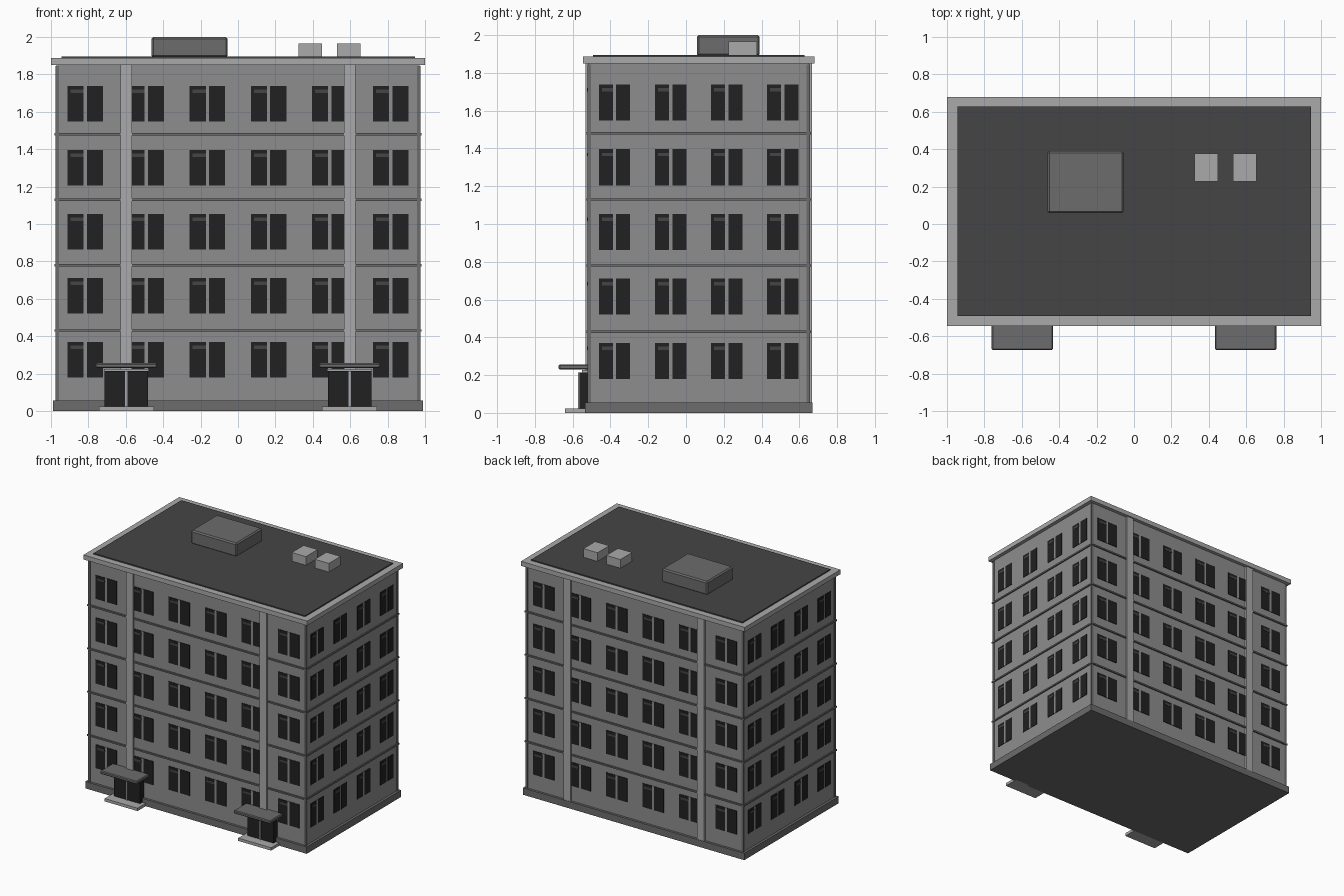
import bpy, bmesh, math
from mathutils import Matrix, Vector

if "Cube" in bpy.data.objects:
    bpy.data.objects.remove(bpy.data.objects["Cube"])

CY = 0.067            # building centre in y
HX, HY = 0.97, 0.584  # wall half sizes
WALL_TOP = 1.85


def material(name, v):
    m = bpy.data.materials.new(name)
    m.diffuse_color = (v, v, v, 1)
    m.use_nodes = True
    m.node_tree.nodes["Principled BSDF"].inputs["Base Color"].default_value = m.diffuse_color
    return m


LIGHT = material("light_grey", 0.40)
WALL = material("wall_grey", 0.27)
MID = material("mid_grey", 0.15)
ROOF = material("roof_grey", 0.06)
GLASS = material("dark_glass", 0.015)


def boxes(name, items, mat, bevel=0):
    """One object from boxes given as (x0, x1, y0, y1, z0, z1[, matrix])."""
    bm = bmesh.new()
    for it in items:
        x0, x1, y0, y1, z0, z1 = it[:6]
        xf = it[6] if len(it) > 6 else Matrix()
        c = Vector((x0 + x1, y0 + y1, z0 + z1)) / 2
        m = xf @ Matrix.Translation(c) @ Matrix.Diagonal((x1 - x0, y1 - y0, z1 - z0, 1))
        bmesh.ops.create_cube(bm, size=1, matrix=m)
    if bevel:
        bmesh.ops.bevel(bm, geom=bm.edges[:], offset=bevel, segments=1, affect='EDGES')
    me = bpy.data.meshes.new(name)
    bm.to_mesh(me)
    bm.free()
    me.materials.append(mat)
    ob = bpy.data.objects.new(name, me)
    bpy.context.collection.objects.link(ob)
    return ob


def centred(hx, hy, z0, z1):
    return (-hx, hx, CY - hy, CY + hy, z0, z1)


# Main volume
boxes("plinth", [centred(0.99, 0.603, 0, 0.055)], MID)
boxes("walls", [centred(HX, HY, 0.055, WALL_TOP)], WALL)
boxes("floor_bands", [centred(0.98, 0.595, z - 0.006, z + 0.006)
                      for z in (0.43, 0.78, 1.13, 1.48)], MID)
boxes("corner_trims", [(sx * 0.966 - 0.009, sx * 0.966 + 0.009,
                        CY + sy * 0.58 - 0.009, CY + sy * 0.58 + 0.009, 0.055, 1.845)
                       for sx in (-1, 1) for sy in (-1, 1)], MID)
boxes("roof_slab", [centred(1.0, 0.612, WALL_TOP, 1.887)], LIGHT)
boxes("roof_membrane", [centred(0.945, 0.56, 1.88, 1.896)], ROOF)

# Windows on all four sides
panes, mullions, vents = [], [], []
sides = [(0, HY, 6, 0.3266, 0.19), (90, HX, 4, 0.297, 0.166),
         (180, HY, 6, 0.3266, 0.19), (270, HX, 4, 0.297, 0.166)]
for angle, dist, count, step, w in sides:
    xf = Matrix.Translation((0, CY, 0)) @ Matrix.Rotation(math.radians(angle), 4, 'Z')
    for floor in range(5):
        z = 0.179 + 0.342 * floor
        for i in range(count):
            x = (i - (count - 1) / 2) * step
            h, f = w / 2, -dist
            panes.append((x - h, x - 0.009, f - 0.004, f + 0.01, z, z + 0.191, xf))
            panes.append((x + 0.009, x + h, f - 0.004, f + 0.01, z, z + 0.191, xf))
            mullions.append((x - 0.009, x + 0.009, f - 0.003, f + 0.01, z, z + 0.191, xf))
            vents.append((x - h + 0.016, x - 0.009, f - 0.006, f, z + 0.154, z + 0.172, xf))
boxes("window_panes", panes, GLASS)
boxes("window_mullions", mullions, WALL)
boxes("window_vents", vents, ROOF)

# Vertical pilasters, front and back
boxes("pilasters", [(sx * 0.597 - 0.031, sx * 0.597 + 0.031,
                     CY + sy * 0.589 - 0.011, CY + sy * 0.589 + 0.011, 0.055, WALL_TOP)
                    for sx in (-1, 1) for sy in (-1, 1)], LIGHT)

# Entrances
for side, s in (("left", -1), ("right", 1)):
    x = s * 0.597
    boxes(side + "_entrance_step", [(x - 0.147, x + 0.147, -0.64, -0.52, 0, 0.023)], LIGHT)
    boxes(side + "_door", [(x - 0.117, x + 0.117, -0.565, -0.51, 0.023, 0.213)], GLASS)
    boxes(side + "_door_trim", [(x - 0.006, x + 0.006, -0.572, -0.56, 0.023, 0.213),
                                (x - 0.12, x + 0.12, -0.55, -0.51, 0.213, 0.226)], LIGHT)
    boxes(side + "_canopy", [(x - 0.164, x + 0.164, -0.674, -0.51, 0.23, 0.256)], MID, 0.006)

# Rooftop equipment
boxes("roof_housing", [(-0.463, -0.055, 0.058, 0.39, 1.89, 2.0)], MID, 0.01)
boxes("roof_vents", [(x, x + 0.126, 0.226, 0.376, 1.89, 1.966)
                     for x in (0.323, 0.528)], LIGHT)
